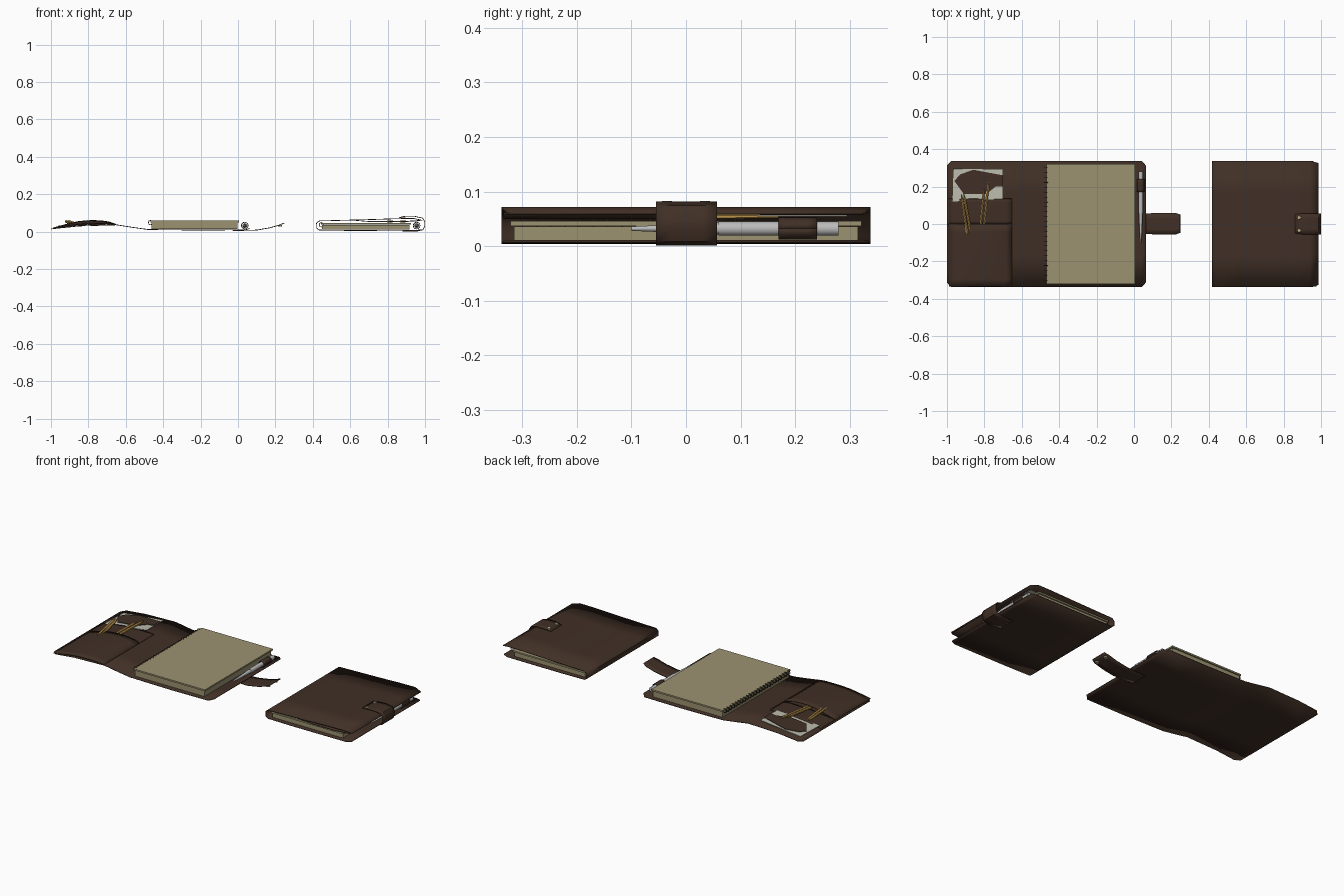
import bpy, bmesh, math
from mathutils import Vector

cube = bpy.data.objects.get("Cube")
if cube:
    bpy.data.objects.remove(cube, do_unlink=True)


def material(name, rgb):
    m = bpy.data.materials.new(name)
    m.use_nodes = True
    m.diffuse_color = (*rgb, 1)
    node = next(n for n in m.node_tree.nodes if n.type == 'BSDF_PRINCIPLED')
    node.inputs["Base Color"].default_value = (*rgb, 1)
    node.inputs["Roughness"].default_value = 0.8
    return m


leather = material("brown leather", (0.052, 0.029, 0.019))
paper = material("cream paper", (0.33, 0.29, 0.165))
card_white = material("pale card", (0.5, 0.5, 0.42))
wood = material("pencil wood", (0.5, 0.29, 0.07))
silver = material("silver metal", (0.5, 0.5, 0.5))
brass = material("pale brass", (0.5, 0.42, 0.25))


def finish(name, bm, mat, angle=40):
    bmesh.ops.recalc_face_normals(bm, faces=bm.faces)
    me = bpy.data.meshes.new(name)
    bm.to_mesh(me)
    bm.free()
    ob = bpy.data.objects.new(name, me)
    bpy.context.collection.objects.link(ob)
    me.materials.append(mat)
    bpy.ops.object.select_all(action='DESELECT')
    bpy.context.view_layer.objects.active = ob
    ob.select_set(True)
    bpy.ops.object.shade_smooth_by_angle(angle=math.radians(angle))
    return ob


def surface(name, rows, mat, thick=0.004):
    """Thin sheet through rows of points."""
    bm = bmesh.new()
    vs = [[bm.verts.new(p) for p in row] for row in rows]
    for a, b in zip(vs, vs[1:]):
        for i in range(len(a) - 1):
            bm.faces.new((a[i], a[i + 1], b[i + 1], b[i]))
    ob = finish(name, bm, mat)
    mod = ob.modifiers.new("thickness", 'SOLIDIFY')
    mod.thickness = thick
    mod.offset = 0
    return ob


def strip(name, profile, y0, y1, mat=leather, round_ends=0.0):
    """Profile of (x, z) pulled along y; the end rows may be narrowed."""
    rows = []
    for i, (x, z) in enumerate(profile):
        r = round_ends if i in (0, len(profile) - 1) else 0
        a, b = y0 + r, y1 - r
        rows.append([(x, a + (b - a) * k / 4, z) for k in range(5)])
    return surface(name, rows, mat)


def box(name, x, y, z, mat):
    bm = bmesh.new()
    bmesh.ops.create_cube(bm, size=1)
    for v in bm.verts:
        v.co = [lo + (c + 0.5) * (hi - lo) for c, (lo, hi) in zip(v.co, (x, y, z))]
    return finish(name, bm, mat)


def rod(name, p, q, r0, r1, mat, sides=12):
    p, q = Vector(p), Vector(q)
    bm = bmesh.new()
    bmesh.ops.create_cone(bm, cap_ends=True, segments=sides, radius1=r0, radius2=r1, depth=(q - p).length)
    rot = (q - p).to_track_quat('Z', 'Y')
    for v in bm.verts:
        v.co = rot @ v.co + (p + q) / 2
    return finish(name, bm, mat)


def lerp(profile, x):
    for (xa, za), (xb, zb) in zip(profile, profile[1:]):
        if x <= xb:
            return za + (zb - za) * (x - xa) / (xb - xa)
    return profile[-1][1]


def pen_and_loop(label, x, z):
    rod(label + "_pen_body", (x, 0.06, z), (x, 0.28, z), 0.013, 0.013, silver)
    rod(label + "_pen_tip", (x, 0.06, z), (x, -0.1, z), 0.011, 0.004, silver)
    ring = [(x + 0.018 * math.cos(a), z + 0.018 * math.sin(a))
            for a in (math.tau * k / 12 for k in range(13))]
    strip(label + "_pen_loop", ring, 0.17, 0.24)


def pad(label, x0, x1, z0, z1):
    box(label + "_pages", (x0 + 0.005, x1 - 0.008), (-0.315, 0.315), (z0, z1 - 0.01), paper)
    box(label + "_top_sheets", (x0, x1), (-0.322, 0.322), (z1 - 0.009, z1), paper)
    for k in range(24):
        y = -0.3 + k * 0.6 / 23
        ring = [(x0 + 0.011 * math.cos(a), z1 - 0.01 + 0.012 * math.sin(a))
                for a in (math.tau * j / 8 for j in range(9))]
        strip(f"{label}_binding_{k}", ring, y - 0.0015, y + 0.0015, leather)


# ---- Open notebook: cover, pad, pen, strap ----
cover = [(-1, 0.014), (-0.975, 0.017), (-0.85, 0.03), (-0.65, 0.036), (-0.56, 0.022),
         (-0.48, 0.011), (-0.2, 0.008), (0.04, 0.01), (0.063, 0.016)]
strip("open_cover", cover, -0.338, 0.338, round_ends=0.025)
pad("open", -0.468, 0.006, 0.013, 0.058)
pen_and_loop("open", 0.036, 0.032)
strap = [(-0.03, 0.005), (0.1, 0.008), (0.17, 0.02), (0.225, 0.036), (0.247, 0.046)]
strip("open_strap", strap, -0.055, 0.058, round_ends=0.008)
for s in (-1, 1):
    rod(f"open_snap_{s}", (0.225, s * 0.035, 0.028), (0.225, s * 0.035, 0.034), 0.011, 0.011, brass)


# ---- Pockets of the open cover ----
def pocket(name, y0, y1, lift):
    rows = []
    for i in range(11):
        u = i / 10
        x = -0.99 + 0.338 * u
        row = []
        for j in range(9):
            v = j / 8
            bulge = lift * math.sin(math.pi * u ** 1.3) ** 0.7 * (0.3 + 0.7 * math.sin(v * math.pi / 2))
            row.append((x, y0 + (y1 - y0) * v, lerp(cover, x) + 0.003 + bulge))
        rows.append(row)
    surface(name, rows, leather)


pocket("lower_pocket", -0.335, 0.0, 0.024)
pocket("upper_pocket", 0.0, 0.135, 0.006)


def plate(name, outline, lift, mat):
    bm = bmesh.new()
    base = bm.faces.new([bm.verts.new((x, y, lerp(cover, -0.84) + 0.1 * (x + 0.84) + lift)) for x, y in outline])
    top = bmesh.ops.extrude_face_region(bm, geom=[base])["geom"]
    bmesh.ops.translate(bm, vec=(0, 0, 0.003), verts=[v for v in top if isinstance(v, bmesh.types.BMVert)])
    finish(name, bm, mat)


plate("pocket_card", [(-0.97, 0.12), (-0.7, 0.135), (-0.7, 0.295), (-0.965, 0.295)], 0.005, card_white)
plate("card_flap", [(-0.96, 0.23), (-0.91, 0.16), (-0.79, 0.16), (-0.74, 0.2), (-0.7, 0.2),
                    (-0.7, 0.26), (-0.78, 0.275), (-0.86, 0.29), (-0.93, 0.265)], 0.01, leather)

# Pencils leaning out of the lower pocket
for k, (xa, xb, y) in enumerate(((-0.872, -0.905, 0.13), (-0.892, -0.918, 0.125),
                                 (-0.805, -0.782, 0.19), (-0.825, -0.805, 0.155))):
    tip = Vector((xb, y, 0.054))
    end = Vector((xa, -0.05, 0.043))
    way = (tip - end).normalized()
    rod(f"pencil_{k}", end, tip, 0.0075, 0.0075, wood, 6)
    rod(f"pencil_tip_{k}", tip, tip + way * 0.035, 0.0075, 0.001, wood, 6)

# ---- Closed notebook ----
wrap = [(0.98, 0.009), (0.95, 0.007), (0.6, 0.006), (0.435, 0.008), (0.421, 0.018), (0.42, 0.045),
        (0.434, 0.057), (0.55, 0.06), (0.7, 0.064), (0.85, 0.069), (0.94, 0.07), (0.985, 0.06)]
strip("closed_cover", wrap, -0.338, 0.338, round_ends=0.012)
pad("closed", 0.445, 0.925, 0.01, 0.046)
pen_and_loop("closed", 0.955, 0.032)
inner = [(0.63, 0.06), (0.72, 0.052), (0.87, 0.052), (0.975, 0.06)]
strip("closed_inner_pocket", inner, -0.335, 0.0)
box("closed_card", (0.7, 0.96), (0.13, 0.295), (0.054, 0.057), card_white)
for k, x in enumerate((0.87, 0.8)):
    rod(f"closed_pencil_{k}", (x, -0.05, 0.054), (x + 0.04, 0.17, 0.054), 0.006, 0.003, wood, 6)

# Strap wrapped over the open edge with two snaps
clasp = [(0.88, 0.003), (0.96, 0.003), (0.99, 0.01), (0.998, 0.03), (0.998, 0.055),
         (0.985, 0.073), (0.95, 0.08), (0.9, 0.079), (0.86, 0.074)]
strip("closed_strap", clasp, -0.055, 0.057, round_ends=0.006)
for s in (-1, 1):
    rod(f"closed_snap_{s}", (0.883, s * 0.035, 0.075), (0.883, s * 0.035, 0.083), 0.011, 0.009, brass)
